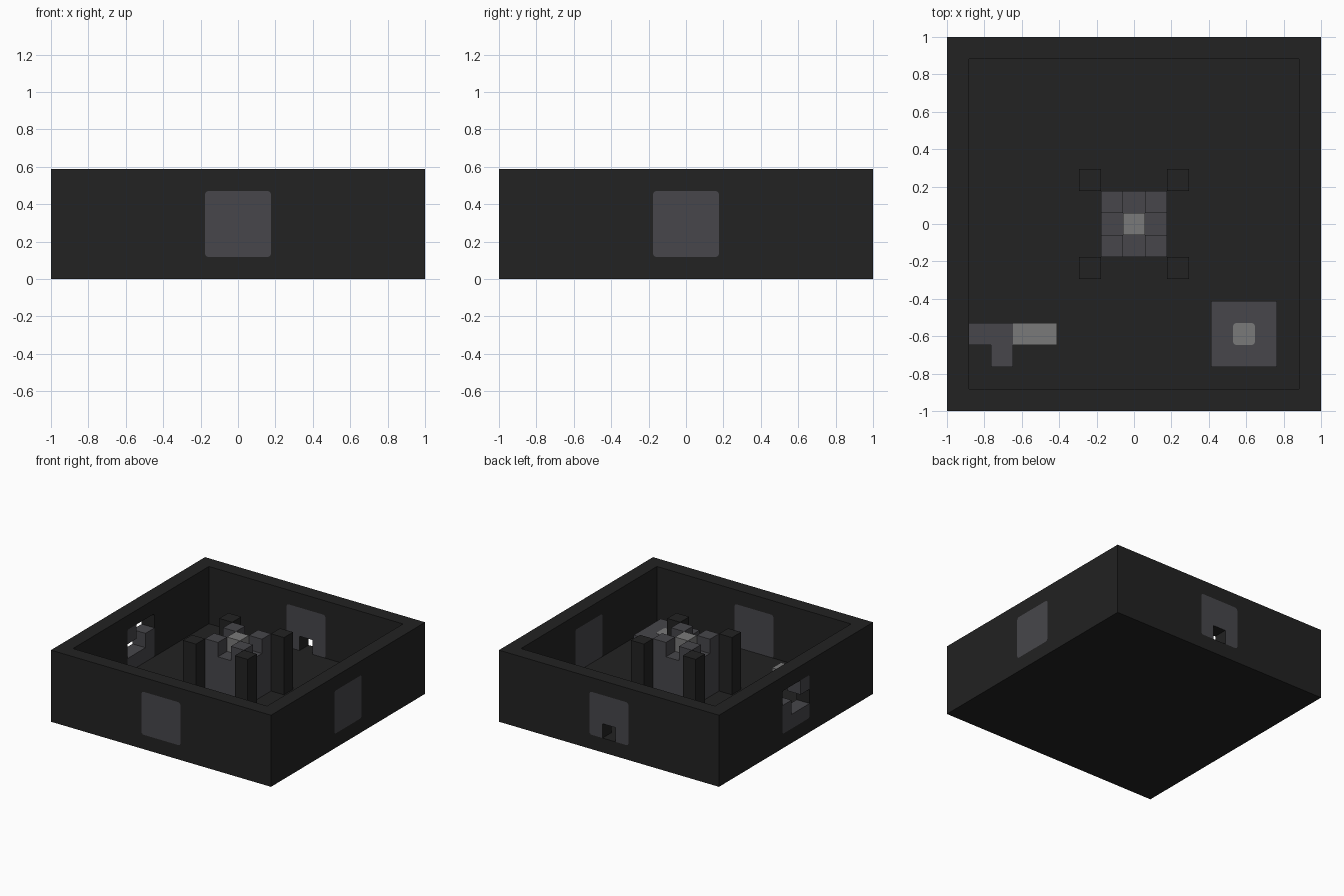
import bpy
import bmesh
from mathutils import Vector

old = bpy.data.objects.get("Cube")
if old:
    bpy.data.objects.remove(old)

U = 2 / 17          # one grid cell
T = 5 * U           # overall height
EPS = 0.01


def material(name, rgb):
    m = bpy.data.materials.new(name)
    m.use_nodes = True
    m.diffuse_color = (*rgb, 1)
    bsdf = next(n for n in m.node_tree.nodes if n.type == 'BSDF_PRINCIPLED')
    bsdf.inputs["Base Color"].default_value = (*rgb, 1)
    bsdf.inputs["Roughness"].default_value = 0.8
    return m


DARK = material("charcoal", (0.016, 0.016, 0.016))
GREY = material("slate grey", (0.063, 0.062, 0.07))
LIGHT = material("light grey", (0.195, 0.195, 0.195))


def block(name, lo, hi, mat, round_axis=None):
    """Box between two corners; edges along round_axis may be rounded."""
    lo, hi = Vector(lo), Vector(hi)
    bm = bmesh.new()
    bmesh.ops.create_cube(bm, size=1)
    for v in bm.verts:
        v.co = Vector((lo[i] + (v.co[i] + 0.5) * (hi[i] - lo[i]) for i in range(3)))
    if round_axis is not None:
        edges = [e for e in bm.edges
                 if abs((e.verts[0].co - e.verts[1].co)[round_axis]) > 1e-4]
        bmesh.ops.bevel(bm, geom=edges, offset=0.02, segments=4,
                        profile=0.5, affect='EDGES')
    mesh = bpy.data.meshes.new(name)
    bm.to_mesh(mesh)
    bm.free()
    mesh.materials.append(mat)
    ob = bpy.data.objects.new(name, mesh)
    bpy.context.collection.objects.link(ob)
    return ob


def cut(target, cutter):
    """Subtract the cutter, keep its material on the cut faces, remove it."""
    mod = target.modifiers.new("cut", 'BOOLEAN')
    mod.operation = 'DIFFERENCE'
    mod.solver = 'EXACT'
    mod.material_mode = 'TRANSFER'
    mod.object = cutter
    cutter.hide_render = True
    bpy.context.view_layer.update()
    deps = bpy.context.evaluated_depsgraph_get()
    mesh = bpy.data.meshes.new_from_object(target.evaluated_get(deps))
    target.modifiers.clear()
    target.data = mesh
    bpy.data.objects.remove(cutter)


# Open tray with one-cell walls and floor
tray = block("tray", (-1, -1, 0), (1, 1, T), DARK)
cut(tray, block("cavity", (U - 1, U - 1, U), (1 - U, 1 - U, T + U), DARK))

# Rounded wall panels, flush on both sides of each wall
W = 1.5 * U
panels = {}
for name, axis, side in (("front", 1, -1), ("back", 1, 1), ("left", 0, 1), ("right", 0, -1)):
    a, b = sorted((side, side * (1 - U)))

    def span(extra):
        lo, hi = [-W, -W, U], [W, W, 4 * U]
        lo[axis], hi[axis] = a - extra, b + extra
        return lo, hi

    cut(tray, block("opening", *span(EPS), DARK, axis))
    panels[name] = block(name + "_panel", *span(0), GREY, axis)

# Single-cell notch in the back panel
cut(panels["back"], block("notch", (-U / 2, 1 - U - EPS, U - EPS),
                          (U / 2, 1 + EPS, 2 * U), DARK))

# Stepped four-cell hole in the right panel
for z, y0, y1 in ((2, -W - EPS, U / 2), (3, -U / 2, W + EPS)):
    top = (z + 1) * U + (EPS if z == 3 else 0)
    cut(panels["right"], block("step", (-1 - EPS, y0, z * U),
                               (U - 1 + EPS, y1, top), GREY))


def column(name, x, y, mat, top, nx=1, ny=1):
    """Block on the floor, placed by grid cell counted from the centre."""
    return block(name, ((x - 0.5) * U, (y - 0.5) * U, U),
                 ((x + nx - 0.5) * U, (y + ny - 0.5) * U, top * U), mat)


# Central cluster: tall corners, lower sides, light core
for x in (-1, 0, 1):
    for y in (-1, 0, 1):
        if x == 0 and y == 0:
            column("core_column", x, y, LIGHT, 5)
        else:
            column("cluster_column", x, y, GREY, 5 if x and y else 4)

# Four outer pillars
for x in (-2, 2):
    for y in (-2, 2):
        column("outer_pillar", x, y, DARK, 5)

# Floor slab with a rounded light inlay
column("floor_slab", 4, -6, GREY, 2, 3, 3)
block("slab_inlay", (4.5 * U, -5.5 * U, 2 * U - 0.003),
      (5.5 * U, -4.5 * U, 2 * U + 0.002), LIGHT, 2)

# Bent piece lying on the floor
column("bent_arm", -7, -5, GREY, 2, 2, 1)
column("bent_tooth", -6, -6, GREY, 2)
column("bent_shaft", -5, -5, LIGHT, 2, 2, 1)
